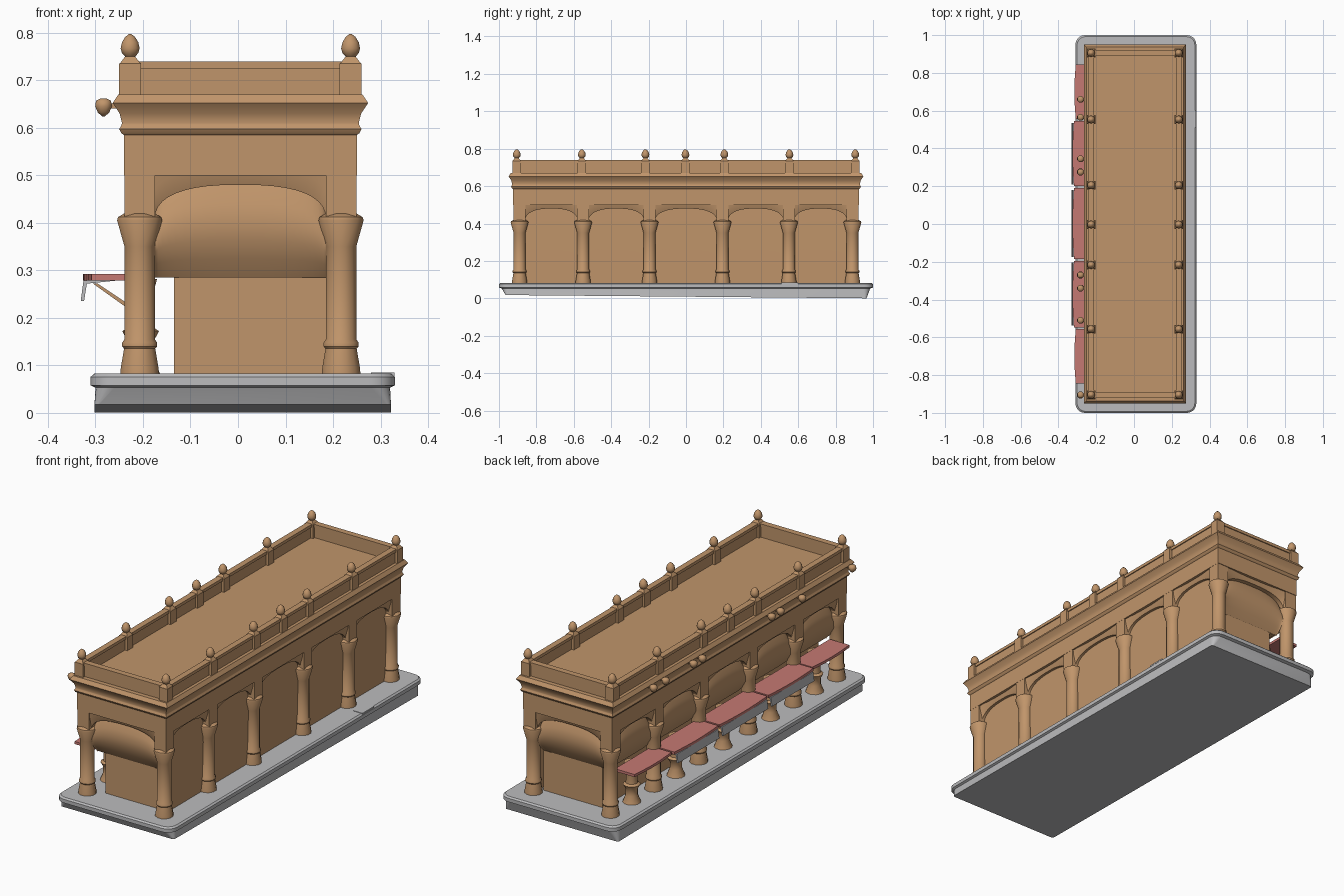
import bpy, bmesh, math
from mathutils import Vector

cube = bpy.data.objects.get("Cube")
if cube:
    bpy.data.objects.remove(cube, do_unlink=True)


def material(name, rgb):
    m = bpy.data.materials.new(name)
    m.use_nodes = True
    m.diffuse_color = (*rgb, 1)
    m.node_tree.nodes["Principled BSDF"].inputs["Base Color"].default_value = (*rgb, 1)
    return m


STONE = material("tan_stone", (0.53, 0.30, 0.145))
GREY = material("pavement_grey", (0.50, 0.50, 0.51))
RED = material("faded_red", (0.56, 0.19, 0.17))

CX, HX, HY = 0.005, 0.245, 0.925        # building centre and half sizes
FLOOR, TOP = 0.083, 0.67
PIERS = [-0.89, -0.55, -0.195, 0.195, 0.55, 0.89]
FINIALS = [-0.905, -0.557, -0.217, -0.003, 0.205, 0.553, 0.905]


def finish(name, bm, mat, angle=35):
    bmesh.ops.recalc_face_normals(bm, faces=bm.faces)
    mesh = bpy.data.meshes.new(name)
    bm.to_mesh(mesh)
    bm.free()
    mesh.materials.append(mat)
    ob = bpy.data.objects.new(name, mesh)
    bpy.context.scene.collection.objects.link(ob)
    bpy.ops.object.select_all(action='DESELECT')
    ob.select_set(True)
    bpy.context.view_layer.objects.active = ob
    bpy.ops.object.shade_smooth_by_angle(angle=math.radians(angle))
    return ob


def loft(bm, rows, closed=True, caps=True):
    """Skin a list of point rows."""
    vs = [[bm.verts.new(p) for p in row] for row in rows]
    n = len(rows[0])
    for a, b in zip(vs, vs[1:]):
        for i in range(n if closed else n - 1):
            j = (i + 1) % n
            bm.faces.new((a[i], a[j], b[j], b[i]))
    if caps:
        bm.faces.new(vs[0][::-1])
        bm.faces.new(vs[-1])


def add_box(bm, x0, x1, y0, y1, z0, z1):
    loft(bm, [[(x0, y0, z), (x1, y0, z), (x1, y1, z), (x0, y1, z)] for z in (z0, z1)])


def box(name, mat, *dims):
    bm = bmesh.new()
    add_box(bm, *dims)
    return finish(name, bm, mat)


def lathe(bm, x, y, profile, sides=12):
    turn = math.pi / sides
    rows = [[(x + r * math.cos(turn + 2 * turn * i), y + r * math.sin(turn + 2 * turn * i), z)
             for i in range(sides)] for r, z in profile]
    loft(bm, rows)


def rounded_rect(hx, hy, r, z, steps=5):
    pts = []
    for k, (sx, sy) in enumerate([(1, 1), (-1, 1), (-1, -1), (1, -1)]):
        for i in range(steps + 1):
            a = math.pi / 2 * (k + i / steps)
            pts.append((CX + 0.005 + sx * (hx - r) + r * math.cos(a),
                        sy * (hy - r) + r * math.sin(a), z))
    return pts


# Plinth: rounded slab above a tapered skirt whose underside tilts
bm = bmesh.new()
skirt = [(x, y, 0.018 * (1 - y) / 2) for x, y, _ in rounded_rect(0.312, 0.965, 0.01, 0)]
loft(bm, [skirt, rounded_rect(0.31, 0.985, 0.04, 0.053), rounded_rect(0.32, 1.0, 0.05, 0.058),
          rounded_rect(0.32, 1.0, 0.05, 0.076), rounded_rect(0.312, 0.992, 0.045, FLOOR)])
finish("plinth", bm, GREY)
box("paving_step", GREY, 0.28, 0.329, 0.51, 0.60, 0.078, 0.085)

# Solid core, set back on the right to leave an open gallery
box("core_lower", STONE, -0.135, 0.19, -0.85, 0.85, FLOOR, 0.29)
box("core_upper", STONE, -0.165, 0.19, -0.85, 0.85, 0.286, 0.55)

# Entablature: string course, frieze and flared cornice
def rect(off, z):
    hx, hy = HX + off, HY + off
    return [(CX - hx, -hy, z), (CX + hx, -hy, z), (CX + hx, hy, z), (CX - hx, hy, z)]


bm = bmesh.new()
loft(bm, [rect(o, z) for o, z in [
    (0, 0.50), (0, 0.585), (0.005, 0.588), (0.01, 0.597), (0.005, 0.606), (0.004, 0.61),
    (0.009, 0.63), (0.021, 0.648), (0.024, 0.652), (0.012, TOP)]])
finish("entablature", bm, STONE)


# Arched bays: splayed spandrel, soffit and infill panel
def bay(name, origin, along, inward, half, w, infill):
    """infill lists (fraction down, inset); the last fraction reaches `bottom`."""
    origin, along, inward = Vector(origin), Vector(along), Vector(inward)
    bottom, steps = infill
    n = 20
    angles = [math.pi * i / n for i in range(n + 1)]
    ts = [-math.copysign(abs(math.cos(a)) ** 0.8, math.cos(a)) for a in angles]
    zs = [0.405 + 0.075 * math.sin(a) ** 0.8 if 0 < i < n else 0.405
          for i, a in enumerate(angles)]

    def row(width, heights, inset):
        return [origin + along * t * width + inward * inset + Vector((0, 0, h))
                for t, h in zip(ts, heights)]

    rows = [row(half, [0.587] * (n + 1), 0),
            row(w + 0.01, [z + 0.035 for z in zs], 0.008),
            row(w, zs, 0.022)]
    bm = bmesh.new()
    loft(bm, rows, closed=False, caps=False)
    finish(name + "_spandrel", bm, STONE, 60)
    panel = [row(w, zs, 0.022)]
    panel += [row(w, [z + (bottom - z) * f for z in zs], d) for f, d in steps]
    bm = bmesh.new()
    loft(bm, panel, closed=False, caps=False)
    finish(name + "_panel", bm, STONE, 60)


BULGE = (0.285, [(0.0, 0.045), (0.2, 0.028), (0.4, 0.022), (0.6, 0.028), (0.8, 0.045), (1, 0.07)])
FLAT = (FLOOR, [(0.0, 0.035), (0.3, 0.034), (1, 0.04)])
for i, (a, b) in enumerate(zip(PIERS, PIERS[1:])):
    mid, half = (a + b) / 2, (b - a) / 2
    bay(f"left_bay_{i}", (CX + HX, mid, 0), (0, 1, 0), (-1, 0, 0), half + 0.01, half - 0.028, FLAT)
    bay(f"right_bay_{i}", (CX - HX, mid, 0), (0, 1, 0), (1, 0, 0), half + 0.01, half - 0.028, BULGE)
for name, s in (("front", -1), ("back", 1)):
    bay(name + "_bay", (CX, s * HY, 0), (1, 0, 0), (0, -s, 0), 0.235, 0.18, BULGE)

# Columns with flared bases and capitals, and the pilasters above them
COLUMN = [(0.042, FLOOR), (0.041, 0.095), (0.034, 0.135), (0.038, 0.14), (0.038, 0.148),
          (0.033, 0.155), (0.033, 0.35), (0.049, 0.405), (0.047, 0.412), (0.033, 0.42)]
bm = bmesh.new()
for x in (CX - HX + 0.033, CX + HX - 0.033):
    for y in PIERS:
        lathe(bm, x, y, COLUMN)
        add_box(bm, x - 0.032, x + 0.032, y - 0.032, y + 0.032, 0.40, 0.59)
finish("columns", bm, STONE)

# Short posts that carry the counter
bm = bmesh.new()
POST = [(0.042, FLOOR), (0.028, 0.12), (0.028, 0.15), (0.04, 0.172), (0.028, 0.18),
        (0.024, 0.24), (0.036, 0.282)]
for a, b in zip(PIERS, PIERS[1:]):
    lathe(bm, CX - HX + 0.035, (a + b) / 2, POST)
finish("counter_posts", bm, STONE)

# Red counter boards; the middle three carry a grey hanging edge and struts
SPANS = [(-0.845, -0.555), (-0.548, -0.195), (-0.185, 0.19), (0.2, 0.545), (0.555, 0.845)]
for i, (a, b) in enumerate(SPANS):
    middle = 0 < i < 4
    front = -0.326 if middle else -0.316
    rows = []
    for k in range(9):
        y, bow = a + (b - a) * k / 8, 0.008 * math.sin(math.pi * k / 8)
        edge = front + 0.008 - bow
        rows.append([(edge, y, 0.279), (-0.2, y, 0.279), (-0.2, y, 0.292), (edge, y, 0.292)])
    bm = bmesh.new()
    loft(bm, rows)
    finish(f"counter_{i}", bm, RED)
    if middle:
        bm = bmesh.new()
        loft(bm, [[(x, y, z) for x, z in [(-0.24, 0.28), (-0.318, 0.272), (-0.324, 0.235),
                                          (-0.331, 0.236), (-0.325, 0.279)]]
                  for y in (a + 0.01, b - 0.01)])
        finish(f"counter_edge_{i}", bm, GREY)
        bm = bmesh.new()
        for y in (a + 0.05, b - 0.05):
            loft(bm, [[(x, y + d, z) for x, z in [(-0.305, 0.272), (-0.295, 0.272),
                                                  (-0.235, 0.232), (-0.235, 0.222)]]
                      for d in (-0.006, 0.006)])
        finish(f"counter_struts_{i}", bm, STONE)

# Ball ornaments along the right cornice
bm = bmesh.new()
for y in (0.66, 0.565, 0.345, 0.275, -0.27, -0.34, -0.51, -0.905):
    lathe(bm, -0.283, y, [(0.003, 0.624), (0.013, 0.632), (0.019, 0.645),
                          (0.017, 0.657), (0.006, 0.662)], 8)
    add_box(bm, -0.283, -0.25, y - 0.005, y + 0.005, 0.641, 0.651)
finish("cornice_balls", bm, STONE, 60)

# Parapet panels with a rail on top
FX, FY = 0.232, 0.905
bm = bmesh.new()
for s in (-1, 1):
    x, y = CX + s * FX, s * FY
    for t, z0, z1 in ((0.01, TOP - 0.005, 0.728), (0.015, 0.724, 0.739)):
        add_box(bm, x - t, x + t, -FY, FY, z0, z1)
        add_box(bm, CX - 0.215, CX + 0.215, y - t, y + t, z0, z1)
finish("parapet", bm, STONE)

# Finials: square posts with pointed bulbs
bm = bmesh.new()
BULB = [(0.012, 0.744), (0.011, 0.75), (0.018, 0.757), (0.021, 0.767), (0.018, 0.78),
        (0.011, 0.791), (0.003, 0.797)]
for x in (CX - FX, CX + FX):
    for y in FINIALS:
        add_box(bm, x - 0.023, x + 0.023, y - 0.023, y + 0.023, TOP - 0.005, 0.735)
        lathe(bm, x, y, [(0.031, 0.735), (0.015, 0.75)], 4)
        lathe(bm, x, y, BULB, 10)
finish("finials", bm, STONE, 50)
